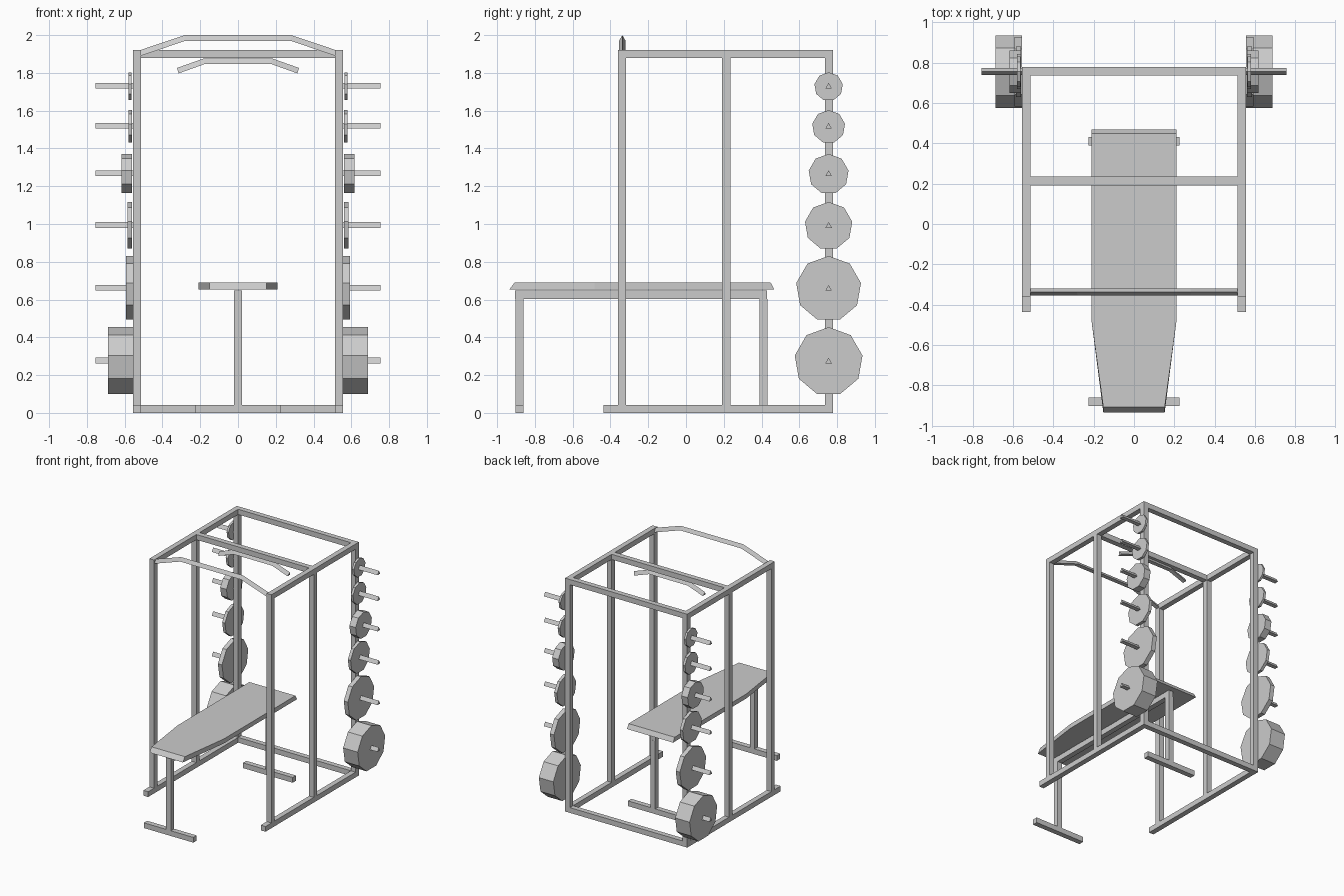
import bpy, bmesh, math
from mathutils import Vector

cube = bpy.data.objects.get("Cube")
if cube:
    bpy.data.objects.remove(cube, do_unlink=True)

steel = bpy.data.materials.new("plain grey")
grey = (0.6, 0.6, 0.6, 1)
steel.use_nodes = True
steel.diffuse_color = grey
steel.node_tree.nodes["Principled BSDF"].inputs["Base Color"].default_value = grey


def loft(name, rings):
    """Skin a list of matching closed rings and cap both ends."""
    bm = bmesh.new()
    loops = [[bm.verts.new(p) for p in ring] for ring in rings]
    for a, b in zip(loops, loops[1:]):
        for i in range(len(a)):
            j = (i + 1) % len(a)
            bm.faces.new((a[i], a[j], b[j], b[i]))
    bm.faces.new(loops[0])
    bm.faces.new(loops[-1])
    bmesh.ops.recalc_face_normals(bm, faces=bm.faces)
    mesh = bpy.data.meshes.new(name)
    bm.to_mesh(mesh)
    bm.free()
    mesh.materials.append(steel)
    obj = bpy.data.objects.new(name, mesh)
    bpy.context.collection.objects.link(obj)
    return obj


def box(name, x, y, z):
    """Box from (min, max) ranges."""
    loft(name, [[(x[0], y[0], h), (x[1], y[0], h), (x[1], y[1], h), (x[0], y[1], h)] for h in z])


def prism(name, x, y, z, radius, sides):
    """Prism along x with one corner pointing up."""
    angles = [math.tau * i / sides for i in range(sides)]
    loft(name, [[(px, y + radius * math.sin(a), z + radius * math.cos(a)) for a in angles] for px in x])


def bent_bar(name, y, half_path, radius):
    """Mirrored three-sided bar following a path of (x, z) points."""
    pts = [Vector((-x, 0, z)) for x, z in half_path] + [Vector((x, 0, z)) for x, z in reversed(half_path)]
    rings = []
    for i, p in enumerate(pts):
        t_in = (p - pts[max(i - 1, 0)]).normalized()
        t_out = (pts[min(i + 1, len(pts) - 1)] - p).normalized()
        t = (t_in + t_out).normalized()
        up = Vector((-t.z, 0, t.x))
        rings.append([p + up * radius * math.cos(a) + Vector((0, y + radius * math.sin(a), 0))
                      for a in (0, math.tau / 3, -math.tau / 3)])
    loft(name, rings)


def span(centre, size=0.043):
    return (centre - size / 2, centre + size / 2)


FRONT, MID, BACK = -0.338, 0.213, 0.757
POST_X, TUBE, TOP = 0.535, 0.043, 1.922
inner = POST_X - TUBE / 2

# Weight plates: height, radius, inner x, outer x
plates = [
    (0.272, 0.182, 0.555, 0.687),
    (0.657, 0.174, 0.555, 0.592),
    (0.990, 0.127, 0.560, 0.585),
    (1.264, 0.107, 0.560, 0.617),
    (1.515, 0.088, 0.560, 0.580),
    (1.727, 0.076, 0.563, 0.580),
]

# Side frames, pegs and plates
for side, sx in (("left", 1), ("right", -1)):
    x = span(sx * POST_X)
    box(side + "_base_rail", x, (-0.437, BACK + TUBE / 2), (0, TUBE))
    box(side + "_top_rail", x, (FRONT - TUBE / 2, BACK + TUBE / 2), (TOP - TUBE, TOP))
    for place, y in (("front", FRONT), ("middle", MID), ("back", BACK)):
        box(f"{side}_{place}_post", x, span(y), (TUBE, TOP - TUBE))
    for n, (z, radius, x0, x1) in enumerate(plates, 1):
        prism(f"{side}_plate_peg_{n}", (sx * 0.55, sx * 0.755), 0.755, z, 0.02, 3)
        prism(f"{side}_weight_plate_{n}", (sx * x0, sx * x1), 0.755, z, radius, 9)

# Cross beams
box("back_base_beam", (-inner, inner), span(BACK), (0, TUBE))
box("back_top_beam", (-inner, inner), span(BACK), (TOP - TUBE, TOP))
box("middle_top_beam", (-inner, inner), span(MID), (TOP - TUBE, TOP))

# Pull-up bars
bent_bar("front_pull_up_bar", -0.337, [(0.525, 1.897), (0.28, 1.98)], 0.02)
bent_bar("middle_pull_up_bar", MID, [(0.317, 1.807), (0.177, 1.857)], 0.02)

# Bench frame
box("bench_beam", span(0), (-0.905, 0.43), (0.602, 0.647))
for place, y in (("front", -0.882), ("back", 0.41)):
    box(f"bench_{place}_leg", span(0), span(y), (TUBE, 0.602))
    box(f"bench_{place}_foot", (-0.226, 0.226), span(y), (0, TUBE))

# Bench pad: tapered towards the front, with sloped ends
rings = []
for z, front, back in ((0.653, -0.935, 0.468), (0.69, -0.908, 0.448)):
    half = [(0.152, front), (0.21, -0.485), (0.21, back)]
    rings.append([(x, y, z) for x, y in half] + [(-x, y, z) for x, y in reversed(half)])
loft("bench_pad", rings)
